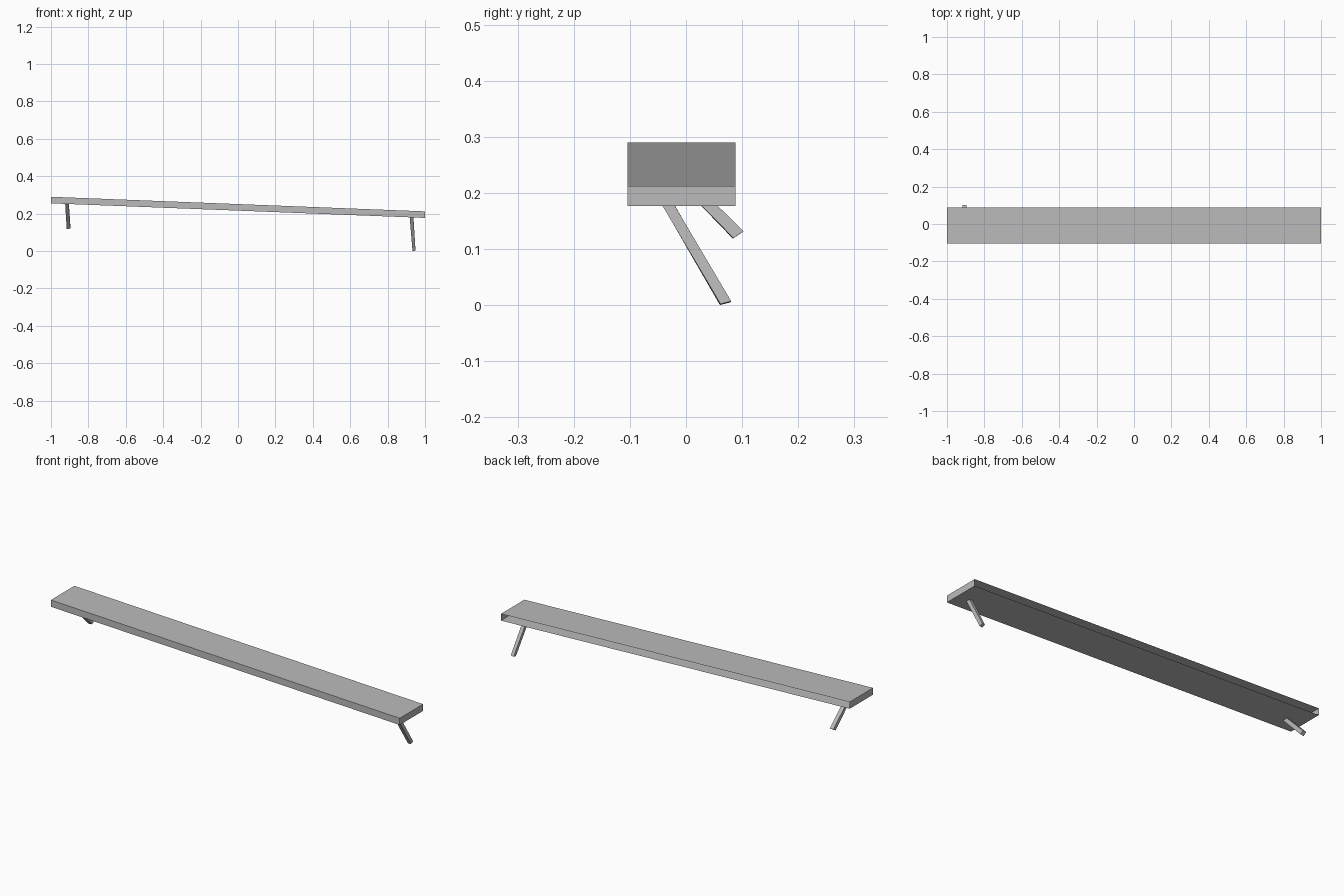
import bpy
import bmesh
from mathutils import Vector

cube = bpy.data.objects.get("Cube")
if cube:
    bpy.data.objects.remove(cube, do_unlink=True)

# One plain grey for the whole bench
grey = bpy.data.materials.new("plain_grey")
grey.use_nodes = True
colour = (0.5, 0.5, 0.5, 1)
grey.diffuse_color = colour
grey.node_tree.nodes["Principled BSDF"].inputs["Base Color"].default_value = colour


def shaped_box(name, place, open_back=False):
    """Box whose corners are placed from their signs (each -1 or 1)."""
    bm = bmesh.new()
    bmesh.ops.create_cube(bm, size=2)
    if open_back:
        back = [f for f in bm.faces if f.normal.y > 0.9]
        bmesh.ops.delete(bm, geom=back, context="FACES_ONLY")
    for v in bm.verts:
        v.co = place(*v.co)
    mesh = bpy.data.meshes.new(name)
    bm.to_mesh(mesh)
    bm.free()
    mesh.materials.append(grey)
    obj = bpy.data.objects.new(name, mesh)
    bpy.context.collection.objects.link(obj)


def underside(x):
    return 0.216 - 0.039 * x


# Sloping plank: a thin shell, open along its back edge
def plank_corner(sx, sy, sz):
    y = 0.088 if sy > 0 else -0.104
    return Vector((sx, y, underside(sx) + (0.035 if sz > 0 else 0)))


shaped_box("plank", plank_corner, open_back=True)


# Slanted legs: the top follows the plank, the foot has its own tilt
def leg(name, top_x, top_depth, foot, foot_side, foot_depth):
    def corner(sx, sy, sz):
        if sz > 0:
            x = top_x + sx * 0.01
            return Vector((x, -0.033 + sy * top_depth / 2, underside(x) + 0.001))
        return Vector(foot) + Vector(foot_side) * sx / 2 + Vector(foot_depth) * sy / 2

    shaped_box(name, corner)


leg("left_leg", 0.928, 0.022, (0.941, 0.0705, 0.0035),
    (0.016, 0.001, 0.002), (0, 0.019, 0.005))
leg("right_leg", -0.914, 0.027, (-0.906, 0.093, 0.125),
    (0.02, 0.001, 0.001), (0, 0.018, 0.012))
